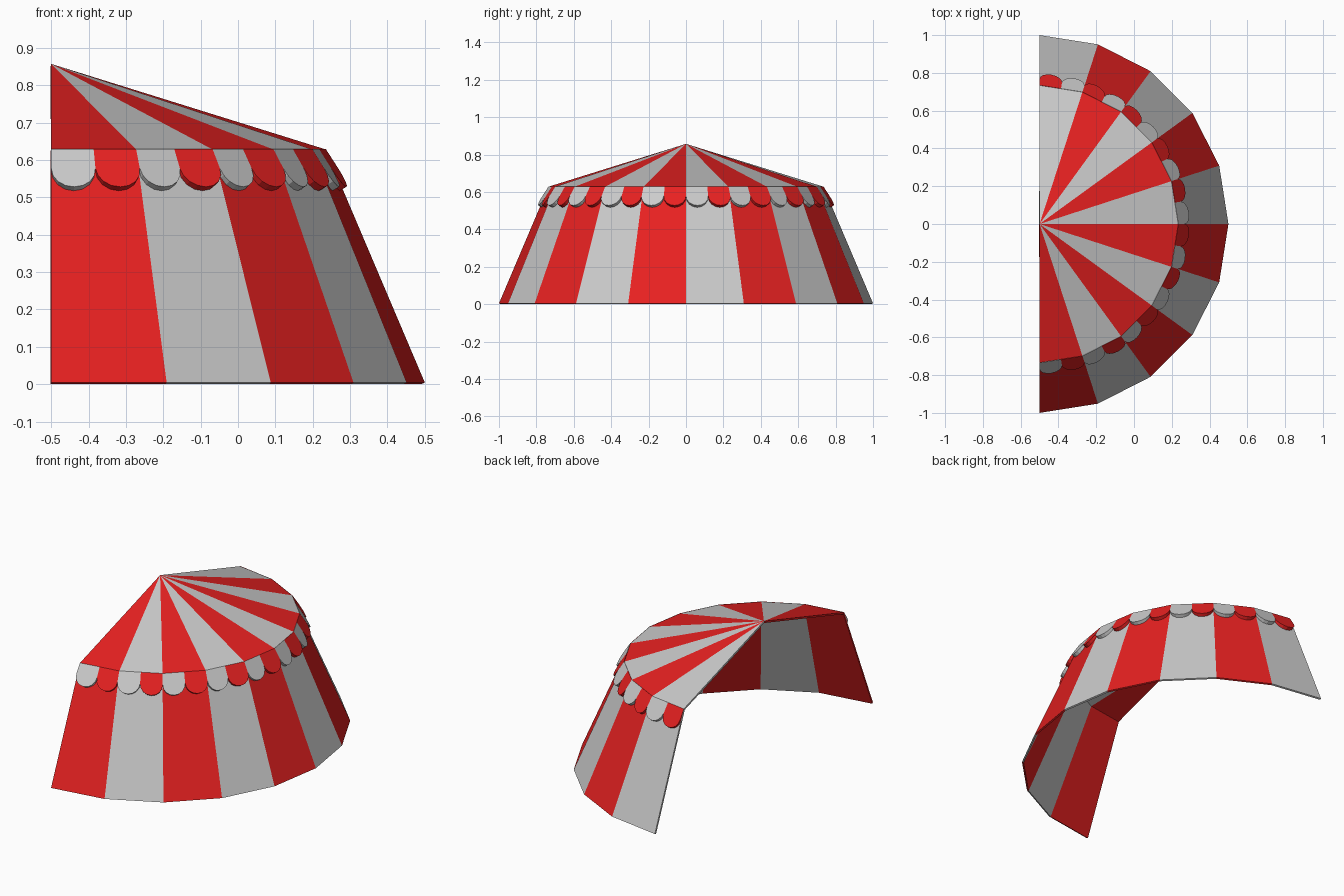
import bpy, bmesh, math

if "Cube" in bpy.data.objects:
    bpy.data.objects.remove(bpy.data.objects["Cube"])

SEGS = 10          # flat panels around the half circle
CX = -0.5          # centre of the half circle


def material(name, colour):
    m = bpy.data.materials.new(name)
    m.diffuse_color = colour
    m.use_nodes = True
    m.node_tree.nodes["Principled BSDF"].inputs["Base Color"].default_value = m.diffuse_color
    return m


MATS = [material("white_cloth", (0.8, 0.8, 0.8, 1)),
        material("red_cloth", (0.8, 0.015, 0.015, 1))]


def ring(k, r, z):
    a = math.pi / 2 - math.pi * k / SEGS
    return (CX + r * math.cos(a), r * math.sin(a), z)


def on_panel(panel, t, r, z):
    # point at fraction t along the straight chord of a panel
    a, b = ring(panel, r, z), ring(panel + 1, r, z)
    return tuple(p + (q - p) * t for p, q in zip(a, b))


def finish(name, bm):
    mesh = bpy.data.meshes.new(name)
    bm.to_mesh(mesh)
    bm.free()
    for m in MATS:
        mesh.materials.append(m)
    ob = bpy.data.objects.new(name, mesh)
    bpy.context.collection.objects.link(ob)
    return ob


def striped_sheet(name, low, high):
    # alternating panels between two (radius, height) rings, thickened inward
    bm = bmesh.new()
    for k in range(SEGS):
        pts = [ring(k + 1, *low), ring(k, *low), ring(k, *high)]
        if high[0] > 0:
            pts.append(ring(k + 1, *high))
        f = bm.faces.new([bm.verts.new(p) for p in pts])
        f.material_index = k % 2
    bmesh.ops.remove_doubles(bm, verts=bm.verts[:], dist=1e-5)
    ob = finish(name, bm)
    mod = ob.modifiers.new("cloth_thickness", 'SOLIDIFY')
    mod.thickness = 0.01
    mod.offset = -1
    return ob


# Sloping wall and pointed roof
striped_sheet("tent_wall", (1.0, 0.004), (0.735, 0.628))
striped_sheet("tent_roof", (0.735, 0.628), (0.0, 0.857))

# Scalloped valance: two hanging flaps per panel, flaring out from the eave
STEPS = 8
outline = [(0, 0)]
for i in range(STEPS + 1):
    a = math.pi * i / STEPS
    outline.append((0.5 - 0.5 * math.cos(a), 0.5 + 0.5 * math.sin(a)))
outline.append((1, 0))

bm = bmesh.new()
for j in range(SEGS * 2):
    panel, half = divmod(j, 2)
    outer, inner = [], []
    for u, s in outline:
        t = (half + u) / 2
        outer.append(bm.verts.new(on_panel(panel, t, 0.735 + 0.065 * s, 0.629 - 0.101 * s)))
        inner.append(bm.verts.new(on_panel(panel, t, 0.730 + 0.048 * s, 0.626 - 0.111 * s)))
    faces = [bm.faces.new(outer), bm.faces.new(inner[::-1])]
    n = len(outline)
    for i in range(n):
        q = (i + 1) % n
        faces.append(bm.faces.new((outer[i], inner[i], inner[q], outer[q])))
    for f in faces:
        f.material_index = (j + 1) % 2
bmesh.ops.recalc_face_normals(bm, faces=bm.faces[:])
finish("scalloped_valance", bm)
